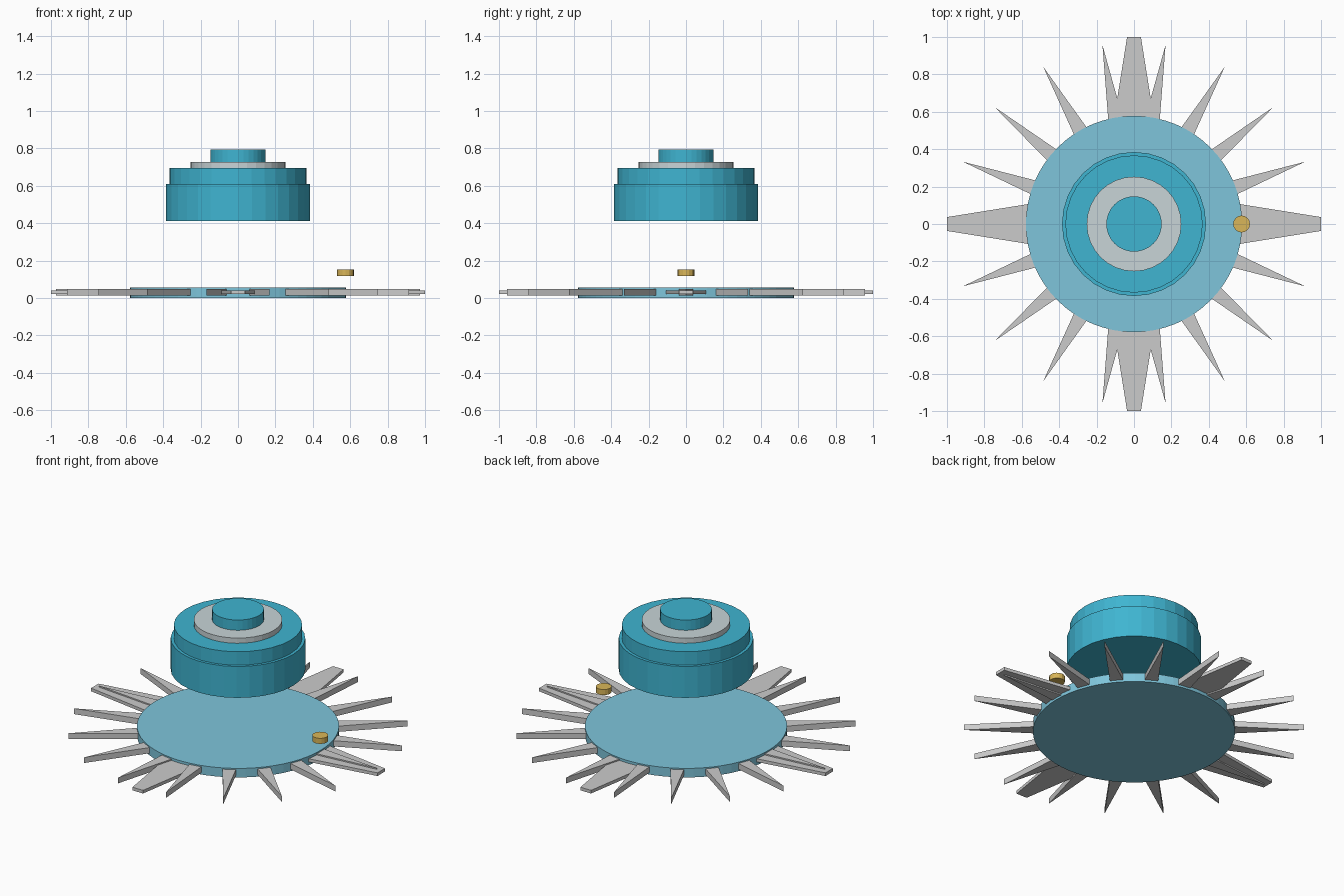
import bpy, bmesh
from math import pi, sin, cos

if "Cube" in bpy.data.objects:
    bpy.data.objects.remove(bpy.data.objects["Cube"])


def material(name, rgb):
    m = bpy.data.materials.new(name)
    m.diffuse_color = (*rgb, 1)
    m.use_nodes = True
    m.node_tree.nodes["Principled BSDF"].inputs["Base Color"].default_value = m.diffuse_color
    return m


TEAL = material("teal", (0.05, 0.46, 0.64))
PALE = material("pale_blue", (0.21, 0.56, 0.71))
GOLD = material("gold", (0.70, 0.47, 0.10))
SILVER = material("silver", (0.58, 0.66, 0.68))


def cylinder(name, r, z0, z1, mat, x=0, sides=32):
    bpy.ops.mesh.primitive_cylinder_add(vertices=sides, radius=r, depth=z1 - z0,
                                        location=(x, 0, (z0 + z1) / 2))
    o = bpy.context.object
    o.name = name
    o.data.materials.append(mat)


def blade(name, outline, z0, z1, angle):
    """Extrude a flat outline (pointing along +x) and turn it about z."""
    bm = bmesh.new()
    c, s = cos(angle), sin(angle)
    base = bm.faces.new([bm.verts.new((x * c - y * s, x * s + y * c, z0)) for x, y in outline])
    ext = bmesh.ops.extrude_face_region(bm, geom=[base])
    top = [v for v in ext["geom"] if isinstance(v, bmesh.types.BMVert)]
    bmesh.ops.translate(bm, verts=top, vec=(0, 0, z1 - z0))
    bmesh.ops.recalc_face_normals(bm, faces=bm.faces)
    me = bpy.data.meshes.new(name)
    bm.to_mesh(me)
    bm.free()
    bpy.context.collection.objects.link(bpy.data.objects.new(name, me))


# Base disc and the small stud floating over its rim
cylinder("base_disc", 0.578, 0.0, 0.057, PALE, sides=64)
cylinder("stud", 0.045, 0.117, 0.152, GOLD, x=0.575, sides=16)

# Stepped dome above the disc
cylinder("dome_lower", 0.385, 0.412, 0.61, TEAL)
cylinder("dome_upper", 0.367, 0.61, 0.695, TEAL)
cylinder("dome_collar", 0.253, 0.695, 0.728, SILVER)
cylinder("dome_cap", 0.148, 0.728, 0.793, TEAL)

# Eighteen narrow spikes around the rim
for i in range(18):
    blade(f"spike_{i}", [(0.55, -0.041), (0.972, 0), (0.55, 0.041)], 0.013, 0.049, i * pi / 9)

# Four broad blunt blades on the axes
for i in range(4):
    blade(f"broad_blade_{i}", [(0.55, -0.109), (1.0, -0.037), (1.0, 0.037), (0.55, 0.109)],
          0.021, 0.041, i * pi / 2)
